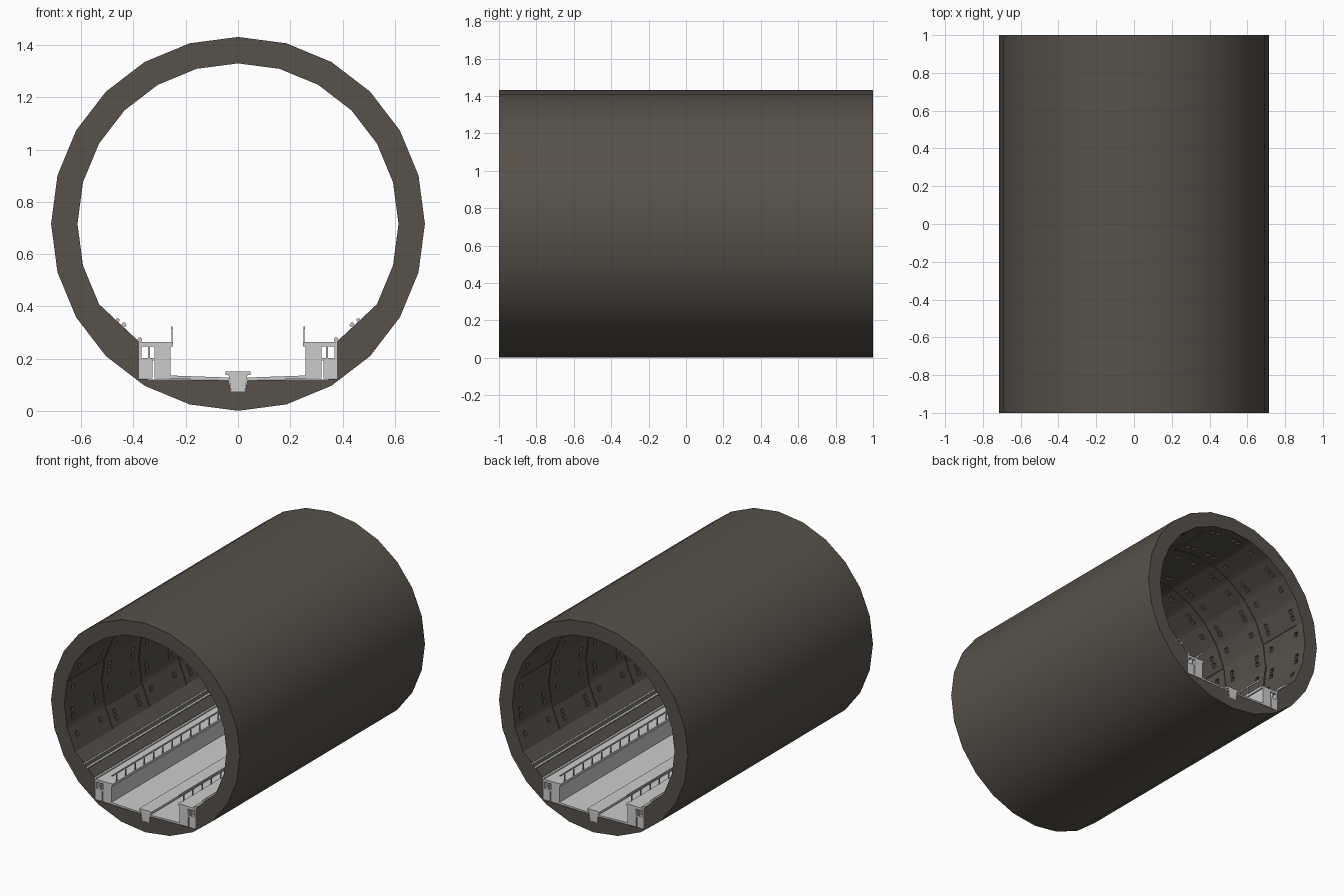
import bpy, bmesh, math

if "Cube" in bpy.data.objects:
    bpy.data.objects.remove(bpy.data.objects["Cube"])

CZ, RO, RI = 0.716, 0.715, 0.614      # axis height, outer and inner radius

dark = bpy.data.materials.new("dark_concrete")
dark.diffuse_color = (0.095, 0.082, 0.067, 1)
dark.use_nodes = True
dark.node_tree.nodes["Principled BSDF"].inputs["Base Color"].default_value = dark.diffuse_color


def finish(bm, name, mirror=True, smooth=False, mat=None):
    bmesh.ops.recalc_face_normals(bm, faces=bm.faces)
    me = bpy.data.meshes.new(name)
    bm.to_mesh(me)
    bm.free()
    ob = bpy.data.objects.new(name, me)
    bpy.context.collection.objects.link(ob)
    if mat:
        me.materials.append(mat)
    if mirror:
        m = ob.modifiers.new("mirror", 'MIRROR')
        m.merge_threshold = 0.0005
    if smooth:
        bpy.ops.object.select_all(action='DESELECT')
        ob.select_set(True)
        bpy.context.view_layer.objects.active = ob
        bpy.ops.object.shade_smooth_by_angle(angle=math.radians(30))
    return ob


def prism(bm, pts, y0=-1.0, y1=1.0):
    """Extrude an x,z outline along y into bm."""
    a = [bm.verts.new((x, y0, z)) for x, z in pts]
    b = [bm.verts.new((x, y1, z)) for x, z in pts]
    bm.faces.new(a)
    bm.faces.new(b[::-1])
    for i in range(len(pts)):
        j = (i + 1) % len(pts)
        bm.faces.new((a[i], b[i], b[j], a[j]))


def box(bm, x0, x1, z0, z1, y0=-1.0, y1=1.0):
    prism(bm, [(x0, z0), (x1, z0), (x1, z1), (x0, z1)], y0, y1)


def polar(r, k):
    a = math.radians(15 * k)
    return (r * math.sin(a), CZ + r * math.cos(a))


# Tunnel lining: half ring, inner wall gridded for bolt pockets and joints
bm = bmesh.new()
outer = [polar(RO, k) for k in range(13)]
tb = [0, 0.05, 0.3, 0.5, 0.58, 0.78]
arc = []
for k in range(8):
    p, q = polar(RI, k), polar(RI, k + 1)
    arc += [(p[0] + (q[0] - p[0]) * t, p[1] + (q[1] - p[1]) * t) for t in tb]
arc.append(polar(RI, 8))
base = [(0.378, 0.265), (0.378, 0.122), (0.036, 0.118), (0.026, 0.075), (0, 0.075)]
ys = [-1 + 0.4 * r + d for r in range(5) for d in (0, 0.01, 0.06, 0.09, 0.31, 0.34)] + [1.0]

grid = [[bm.verts.new((x, y, z)) for x, z in arc] for y in ys]
pockets, joints = [], []
for j in range(len(ys) - 1):
    ring, jy = divmod(j, 6)
    for i in range(len(arc) - 1):
        facet, it = divmod(i, 6)
        f = bm.faces.new((grid[j][i], grid[j][i + 1], grid[j + 1][i + 1], grid[j + 1][i]))
        if jy in (2, 4) and it in (2, 4) and not (it == 4 and (facet + ring) % 2):
            pockets.append(f)
        elif (jy == 0 and ring > 0) or (it == 0 and facet % 4 == 1 + 2 * (ring % 2)
                                        and 0 < j < len(ys) - 2):
            joints.append(f)
ends = []
for row, y in ((grid[0], -1.0), (grid[-1], 1.0)):
    o = [bm.verts.new((x, y, z)) for x, z in outer]
    b = [bm.verts.new((x, y, z)) for x, z in base]
    bm.faces.new(o + b[::-1] + row[::-1])
    ends.append((o, [row[-1]] + b))
for a, b in zip(*ends):
    for i in range(len(a) - 1):
        bm.faces.new((a[i], a[i + 1], b[i + 1], b[i]))
for faces, depth in ((pockets, 0.018), (joints, 0.005)):
    res = bmesh.ops.extrude_face_region(bm, geom=faces)
    bmesh.ops.delete(bm, geom=[f for f in faces if f.is_valid], context='FACES_ONLY')
    for v in (g for g in res["geom"] if isinstance(g, bmesh.types.BMVert)):
        s = 1 + depth / RI
        v.co.x *= s
        v.co.z = CZ + (v.co.z - CZ) * s
bmesh.ops.delete(bm, geom=[f for f in bm.faces if all(v.co.x < 1e-5 for v in f.verts)],
                 context='FACES_ONLY')
finish(bm, "tunnel_lining", smooth=True, mat=dark)

# Road slabs sloping to the drain
bm = bmesh.new()
prism(bm, [(0.036, 0.119), (0.26, 0.123), (0.26, 0.136), (0.036, 0.128)])
finish(bm, "road_slab")

# Central drain and its cover
bm = bmesh.new()
prism(bm, [(-0.026, 0.075), (0.026, 0.075), (0.036, 0.137), (-0.036, 0.137)])
finish(bm, "drain_channel", mirror=False)
bm = bmesh.new()
box(bm, -0.047, 0.047, 0.137, 0.152)
finish(bm, "drain_cover", mirror=False)

# Side walkways: kerb wall, cable ducts and deck
bm = bmesh.new()
box(bm, 0.258, 0.32, 0.124, 0.247)
finish(bm, "walkway_wall")
bm = bmesh.new()
box(bm, 0.328, 0.378, 0.124, 0.193)
box(bm, 0.32, 0.378, 0.193, 0.203)
box(bm, 0.337, 0.345, 0.203, 0.247)
box(bm, 0.37, 0.378, 0.203, 0.247)
finish(bm, "cable_duct")
bm = bmesh.new()
box(bm, 0.249, 0.379, 0.247, 0.264)
finish(bm, "walkway_deck")

# Handrail with evenly spaced posts
bm = bmesh.new()
box(bm, 0.2505, 0.2555, 0.314, 0.324)
for n in range(20):
    y = -0.95 + 0.1 * n
    box(bm, 0.251, 0.255, 0.264, 0.315, y - 0.005, y + 0.005)
finish(bm, "handrail")

# Service pipes along the haunch
bm = bmesh.new()
for x, z, r in ((0.46, 0.348, 0.007), (0.436, 0.33, 0.009), (0.376, 0.273, 0.009)):
    prism(bm, [(x + r * math.cos(a * math.pi / 6), z + r * math.sin(a * math.pi / 6))
               for a in range(12)])
finish(bm, "service_pipes", smooth=True)
